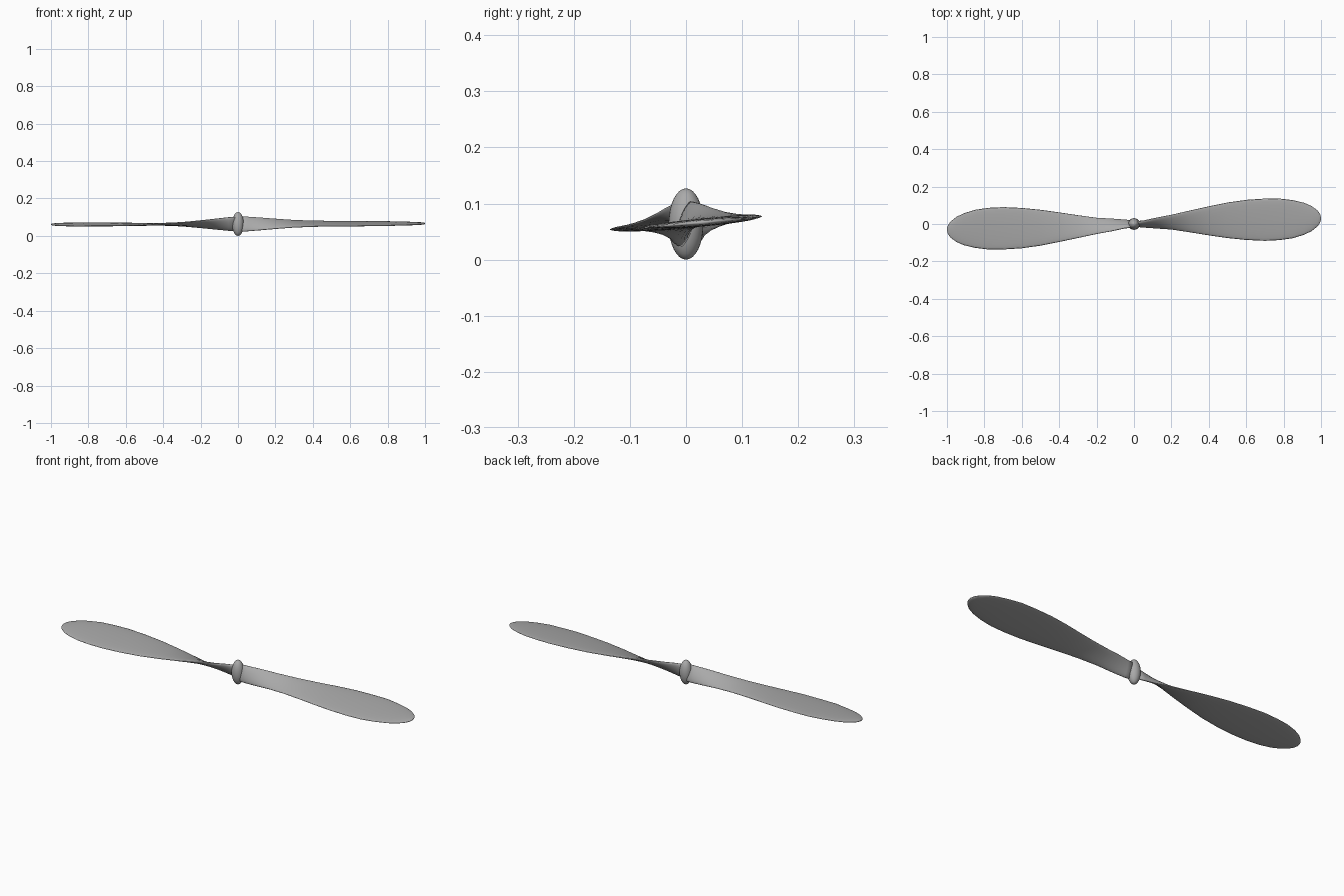
import bpy, bmesh, math

if "Cube" in bpy.data.objects:
    bpy.data.objects.remove(bpy.data.objects["Cube"])

CZ = 0.0635                    # height of the shaft axis
TILT = math.radians(5)         # whole rotor rolled slightly about its length

grey = bpy.data.materials.new("grey")
grey.diffuse_color = (0.4, 0.4, 0.4, 1)
grey.use_nodes = True
grey.node_tree.nodes["Principled BSDF"].inputs["Base Color"].default_value = grey.diffuse_color

# stations: distance from hub, chord, plan offset, twist (degrees), thickness
STATIONS = [
    (0.00, 0.084, 0.000, 75, 0.026),
    (0.05, 0.084, 0.000, 64, 0.025),
    (0.12, 0.087, 0.005, 45, 0.022),
    (0.20, 0.095, 0.010, 29, 0.018),
    (0.30, 0.123, 0.014, 13, 0.016),
    (0.40, 0.158, 0.017, 6, 0.015),
    (0.50, 0.192, 0.020, 3, 0.014),
    (0.60, 0.216, 0.022, 2, 0.014),
    (0.70, 0.227, 0.023, 1, 0.014),
    (0.78, 0.223, 0.025, 1, 0.014),
    (0.85, 0.204, 0.026, 0, 0.014),
    (0.91, 0.171, 0.028, 0, 0.013),
    (0.95, 0.134, 0.029, 0, 0.013),
    (0.98, 0.088, 0.030, 0, 0.011),
    (0.995, 0.046, 0.030, 0, 0.008),
    (1.00, 0.012, 0.030, 0, 0.004),
]
SIDES = 24


def finish(bm, name):
    bmesh.ops.recalc_face_normals(bm, faces=bm.faces)
    me = bpy.data.meshes.new(name)
    bm.to_mesh(me)
    bm.free()
    me.materials.append(grey)
    for p in me.polygons:
        p.use_smooth = True
    ob = bpy.data.objects.new(name, me)
    bpy.context.collection.objects.link(ob)
    return ob


def blade(name, side):
    """Loft oval sections along the blade; side -1 is the half-turned copy."""
    bm = bmesh.new()
    rings = []
    for x, chord, off, twist, thick in STATIONS:
        a = math.radians(twist)
        ring = []
        for i in range(SIDES):
            t = 2 * math.pi * i / SIDES
            u, v = math.cos(t) * chord / 2, math.sin(t) * thick / 2
            y = side * (off + u * math.cos(a) - v * math.sin(a))
            z = u * math.sin(a) + v * math.cos(a)
            ring.append(bm.verts.new((
                side * x,
                y * math.cos(TILT) - z * math.sin(TILT),
                CZ + y * math.sin(TILT) + z * math.cos(TILT))))
        rings.append(ring)
    for r0, r1 in zip(rings, rings[1:]):
        for i in range(SIDES):
            j = (i + 1) % SIDES
            bm.faces.new((r0[i], r0[j], r1[j], r1[i]))
    bm.faces.new(rings[0])
    bm.faces.new(rings[-1])
    return finish(bm, name)


blade("right_blade", 1)
blade("left_blade", -1)

# egg-shaped hub
bm = bmesh.new()
bmesh.ops.create_uvsphere(bm, u_segments=24, v_segments=16, radius=1)
for v in bm.verts:
    v.co = (v.co.x * 0.031, v.co.y * 0.031, CZ + v.co.z * 0.0635)
finish(bm, "hub")
